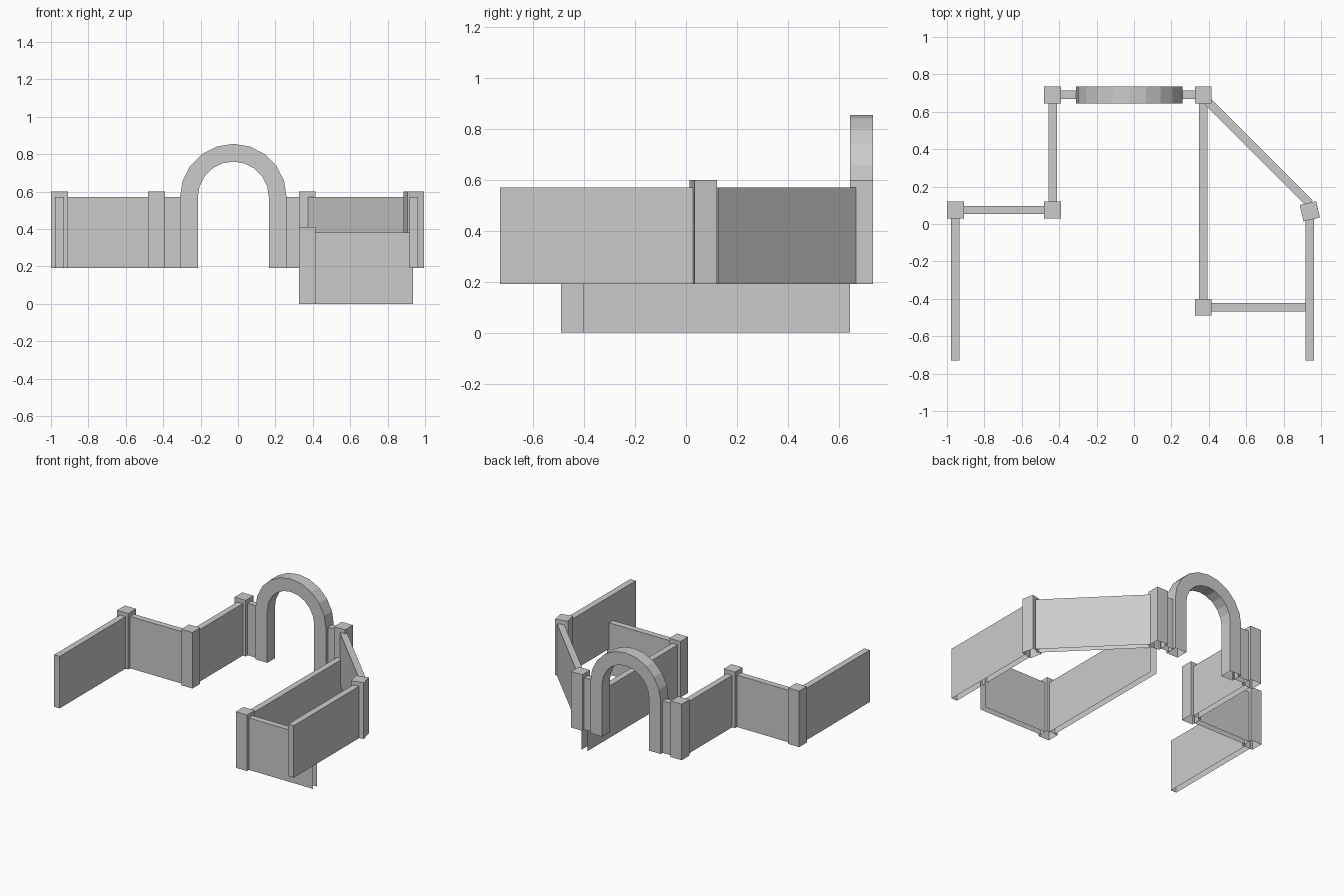
import bpy, bmesh, math
from mathutils import Matrix, Vector

cube = bpy.data.objects.get("Cube")
if cube:
    bpy.data.objects.remove(cube, do_unlink=True)

stone = bpy.data.materials.new("grey_stone")
stone.use_nodes = True
GREY = (0.6, 0.6, 0.6, 1)
stone.diffuse_color = GREY
stone.node_tree.nodes["Principled BSDF"].inputs["Base Color"].default_value = GREY

UPPER, LOWER = 0.19, 0.0            # floor level of each tier
WALL_H, POST_H = 0.38, 0.41
WALL_T, POST_W = 0.045, 0.09


def finish(name, bm):
    mesh = bpy.data.meshes.new(name)
    bm.to_mesh(mesh)
    bm.free()
    mesh.materials.append(stone)
    obj = bpy.data.objects.new(name, mesh)
    bpy.context.collection.objects.link(obj)
    return obj


def shell(name, centre, size, angle, base, open_sides):
    """Box without a bottom, and without the listed local sides."""
    bm = bmesh.new()
    bmesh.ops.create_cube(bm, size=1)
    sides = [Vector(s) for s in open_sides + [(0, 0, -1)]]
    gone = [f for f in bm.faces if any(f.normal.dot(s) > 0.9 for s in sides)]
    bmesh.ops.delete(bm, geom=gone, context='FACES')
    place = Matrix.Translation((*centre, base + size[2] / 2))
    bm.transform(place @ Matrix.Rotation(angle, 4, 'Z') @ Matrix.Diagonal((*size, 1)))
    return finish(name, bm)


def post(name, x, y, base=UPPER, angle=0):
    shell(name, (x, y), (POST_W, POST_W, POST_H), angle, base, [])


def wall(name, start, end, base=UPPER, capped=False):
    """Hollow wall panel; capped closes the start end."""
    a, b = Vector(start), Vector(end)
    d = b - a
    ends = [(1, 0, 0)] if capped else [(1, 0, 0), (-1, 0, 0)]
    shell(name, (a + b) / 2, (d.length, WALL_T, WALL_H), math.atan2(d.y, d.x), base, ends)


# Posts
post("left_outer_post", -0.955, 0.075)
post("left_inner_post", -0.435, 0.075)
post("left_gate_post", -0.435, 0.69)
post("right_gate_post", 0.37, 0.69)
post("right_corner_post", 0.94, 0.068, angle=math.radians(13))
post("lower_corner_post", 0.37, -0.445, LOWER)

# Upper walls
wall("left_front_wall", (-0.955, -0.73), (-0.955, 0.035), capped=True)
wall("left_cross_wall", (-0.915, 0.075), (-0.475, 0.075))
wall("left_back_wall", (-0.435, 0.115), (-0.435, 0.65))
wall("left_arch_wall", (-0.395, 0.69), (-0.3, 0.69))
wall("right_arch_wall", (0.25, 0.69), (0.33, 0.69))
wall("diagonal_wall", (0.385, 0.665), (0.94, 0.11))
wall("right_front_wall", (0.94, -0.73), (0.94, 0.03), capped=True)

# Lower walls
wall("lower_side_wall", (0.37, -0.405), (0.37, 0.645), LOWER)
wall("lower_front_wall", (0.41, -0.445), (0.935, -0.445), LOWER)

# Arch: a rectangular section swept up one leg, over and down the other
CX, SPRING, R_OUT, R_IN, STEPS = -0.025, 0.57, 0.285, 0.19, 10
turns = [math.pi * i / STEPS for i in range(STEPS + 1)]


def outline(r):
    arc = [(CX + r * math.cos(t), SPRING + r * math.sin(t)) for t in turns]
    return [(CX + r, UPPER)] + arc + [(CX - r, UPPER)]


bm = bmesh.new()
rings = []
for (xo, zo), (xi, zi) in zip(outline(R_OUT), outline(R_IN)):
    rings.append([bm.verts.new(p) for p in (
        (xo, 0.645, zo), (xo, 0.735, zo), (xi, 0.735, zi), (xi, 0.645, zi))])
for a, b in zip(rings, rings[1:]):
    for i in range(4):
        j = (i + 1) % 4
        bm.faces.new((a[i], a[j], b[j], b[i]))
bmesh.ops.recalc_face_normals(bm, faces=bm.faces[:])
finish("arch", bm)
